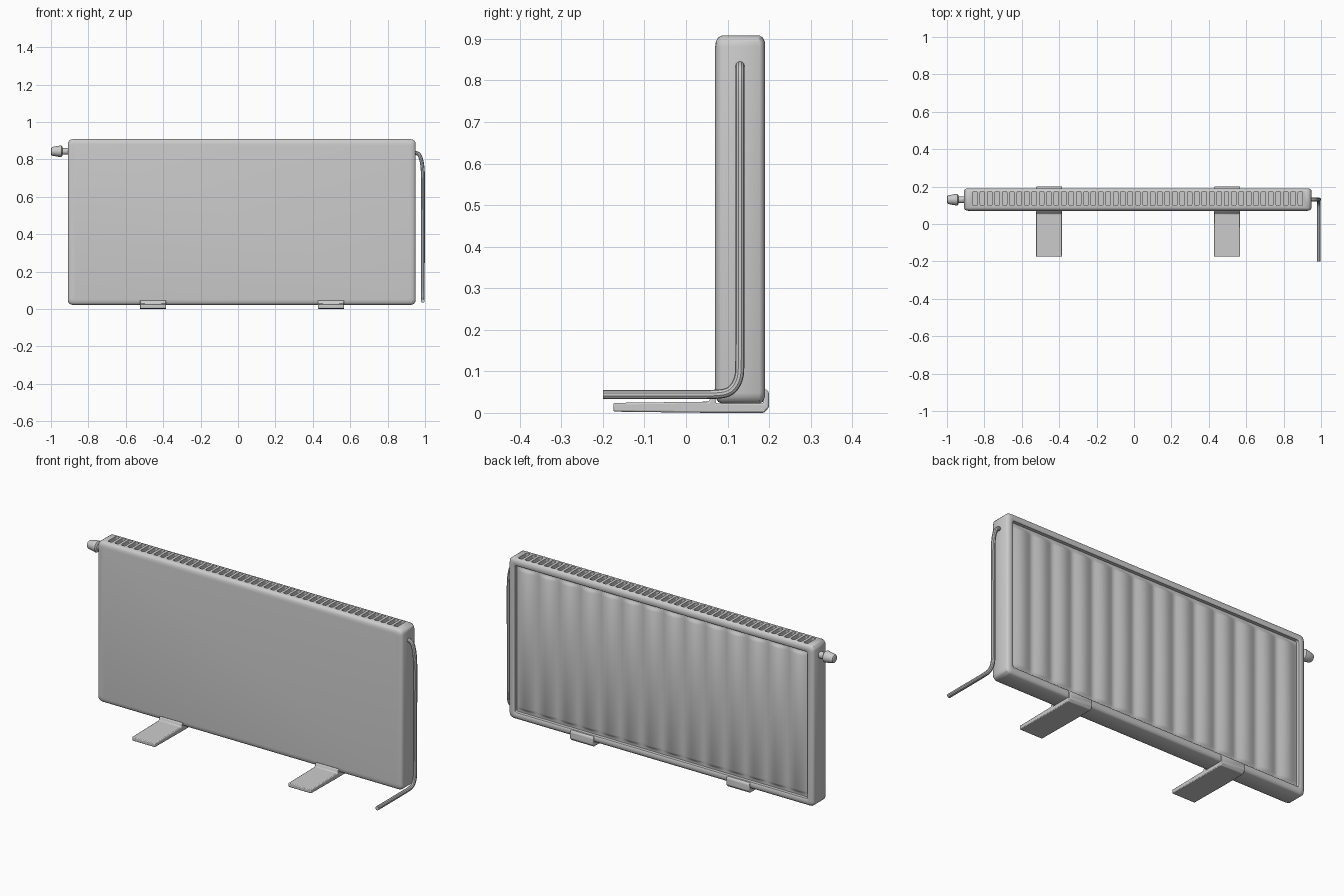
import bpy, bmesh, math

if "Cube" in bpy.data.objects:
    bpy.data.objects.remove(bpy.data.objects["Cube"])

XC, ZC = 0.02, 0.465          # centre of the radiator panel
HX, HZ = 0.93, 0.443          # half width and half height


def finish(name, bm, angle=35):
    bmesh.ops.recalc_face_normals(bm, faces=bm.faces)
    me = bpy.data.meshes.new(name)
    bm.to_mesh(me)
    bm.free()
    ob = bpy.data.objects.new(name, me)
    bpy.context.collection.objects.link(ob)
    smooth(ob, angle)
    return ob


def smooth(ob, angle=35):
    bpy.ops.object.select_all(action='DESELECT')
    ob.select_set(True)
    bpy.context.view_layer.objects.active = ob
    bpy.ops.object.shade_smooth_by_angle(angle=math.radians(angle))


def rounded_rect(hx, hy, r, seg=4):
    pts = []
    for k, (sx, sy) in enumerate([(1, 1), (-1, 1), (-1, -1), (1, -1)]):
        for i in range(seg + 1):
            a = math.pi / 2 * (k + i / seg)
            pts.append((sx * (hx - r) + r * math.cos(a), sy * (hy - r) + r * math.sin(a)))
    return pts


def loft(bm, rings):
    loops = [[bm.verts.new(p) for p in ring] for ring in rings]
    n = len(loops[0])
    for a, b in zip(loops, loops[1:]):
        for i in range(n):
            bm.faces.new((a[i], a[(i + 1) % n], b[(i + 1) % n], b[i]))
    bm.faces.new(loops[0])
    bm.faces.new(loops[-1][::-1])


# casing: rounded front, framed recess at the back; pairs are (y, inset)
profile = [(0.070, 0.028), (0.072, 0.014), (0.077, 0.005), (0.086, 0), (0.177, 0),
           (0.185, 0.005), (0.19, 0.016), (0.19, 0.034), (0.187, 0.038), (0.162, 0.038)]
bm = bmesh.new()
loft(bm, [[(XC + x, y, ZC + z) for x, z in
           rounded_rect(HX - d, HZ - d, max(0.026 - d * 0.4, 0.01))] for y, d in profile])
casing = finish("casing", bm)

# top grille slots
bm = bmesh.new()
N = 45
for i in range(N):
    cx = XC - 0.87 + 1.74 * i / (N - 1)
    loft(bm, [[(cx + x, 0.136 + y, z) for x, y in rounded_rect(0.012, 0.038, 0.007, 3)]
              for z in (0.872, 0.93)])
    bm.verts.ensure_lookup_table()
cutter = finish("slot_cutter", bm)
cutter.hide_render = True
mod = casing.modifiers.new("slots", 'BOOLEAN')
mod.object = cutter
mod.operation = 'DIFFERENCE'
mod.solver = 'EXACT'
bpy.context.view_layer.objects.active = casing
bpy.ops.object.modifier_apply(modifier=mod.name)
bpy.data.objects.remove(cutter)
smooth(casing)

# corrugated back sheet, ribs fading out at top and bottom
bm = bmesh.new()
WAVES, PER = 14, 10
rows = [(-0.404, 0), (-0.392, 0), (-0.384, 0.5), (-0.372, 1),
        (0.372, 1), (0.384, 0.5), (0.392, 0), (0.404, 0)]
grid = []
for z, k in rows:
    row = []
    for i in range(WAVES * PER + 1):
        bulge = abs(math.sin(math.pi * i / PER)) ** 1.3
        x = XC - 0.891 + 1.782 * i / (WAVES * PER)
        row.append(bm.verts.new((x, 0.170 + 0.014 * k * bulge, ZC + z)))
    grid.append(row)
for a, b in zip(grid, grid[1:]):
    for i in range(len(a) - 1):
        bm.faces.new((a[i + 1], a[i], b[i], b[i + 1]))
sheet = finish("ribbed_back", bm, 50)
if sheet.data.polygons[len(sheet.data.polygons) // 2].normal.y < 0:
    sheet.data.flip_normals()

# feet: tongue with a cradle lip front and back
foot = [(-0.175, 0.003), (-0.175, 0.024), (0.055, 0.027), (0.063, 0.046), (0.071, 0.046),
        (0.071, 0.023), (0.186, 0.023), (0.186, 0.057), (0.194, 0.057), (0.2, 0.048),
        (0.2, 0.014), (0.188, 0), (0.06, 0)]
for side, cx in (("left", -0.454), ("right", 0.498)):
    bm = bmesh.new()
    loft(bm, [[(cx + s * 0.07, y, z) for y, z in foot] for s in (-1, 1)])
    ob = finish("foot_" + side, bm)
    bev = ob.modifiers.new("edge", 'BEVEL')
    bev.width, bev.segments = 0.004, 2

# valve: turned shape along x; pairs are (x, radius)
bm = bmesh.new()
turn = [(-0.90, 0.018), (-0.938, 0.018), (-0.939, 0.024), (-0.944, 0.030), (-0.95, 0.031),
        (-0.99, 0.024), (-0.997, 0.021), (-1.0, 0.016)]
loft(bm, [[(x, 0.13 + r * math.cos(a * math.tau / 24), 0.843 + r * math.sin(a * math.tau / 24))
           for a in range(24)] for x, r in turn])
finish("valve", bm)

# cable running down the side and forward along the floor
path = [(0.94, 0.13, 0.836), (0.962, 0.13, 0.834), (0.976, 0.13, 0.815), (0.986, 0.13, 0.77),
        (0.99, 0.13, 0.70), (0.988, 0.13, 0.40), (0.988, 0.13, 0.12), (0.988, 0.128, 0.08),
        (0.988, 0.108, 0.05), (0.988, 0.075, 0.044), (0.988, 0.0, 0.044), (0.988, -0.2, 0.044)]
cu = bpy.data.curves.new("cable", 'CURVE')
cu.dimensions = '3D'
sp = cu.splines.new('NURBS')
sp.points.add(len(path) - 1)
for p, c in zip(sp.points, path):
    p.co = (*c, 1)
sp.order_u, sp.use_endpoint_u, sp.resolution_u = 3, True, 4
cu.bevel_depth, cu.bevel_resolution, cu.use_fill_caps = 0.011, 3, True
cable = bpy.data.objects.new("cable", cu)
bpy.context.collection.objects.link(cable)
bpy.ops.object.select_all(action='DESELECT')
cable.select_set(True)
bpy.context.view_layer.objects.active = cable
bpy.ops.object.convert(target='MESH')
smooth(bpy.context.view_layer.objects.active)
